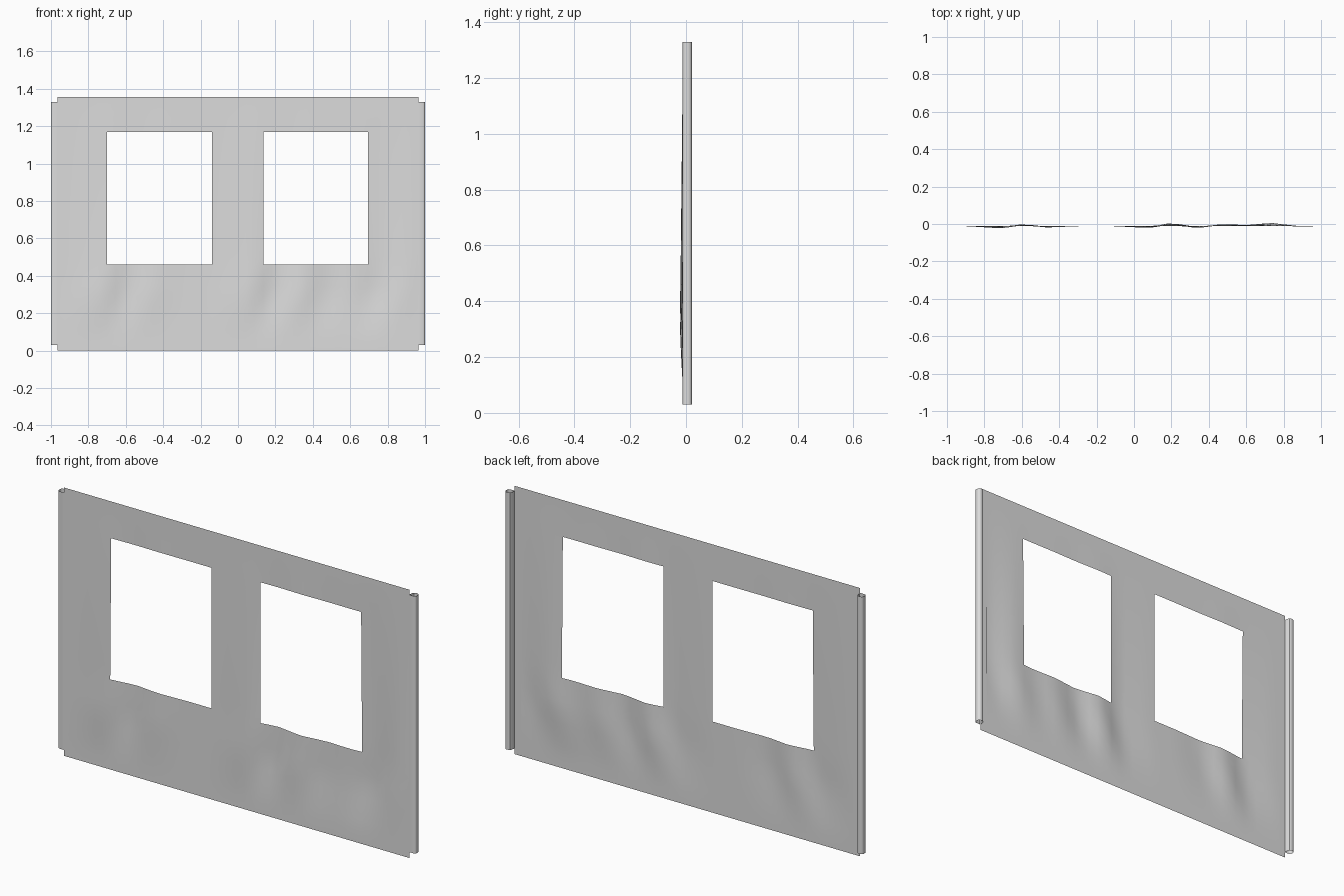
import bpy, bmesh

if "Cube" in bpy.data.objects:
    bpy.data.objects.remove(bpy.data.objects["Cube"], do_unlink=True)

# Single fabric colour
fabric = bpy.data.materials.new("grey fabric")
fabric.use_nodes = True
colour = (0.72, 0.72, 0.72, 1)
fabric.diffuse_color = colour
bsdf = fabric.node_tree.nodes["Principled BSDF"]
bsdf.inputs["Base Color"].default_value = colour
bsdf.inputs["Roughness"].default_value = 0.8

HALF, HEIGHT, SHEET_Y = 0.965, 1.355, -0.011
WINDOWS = [(-0.70, -0.14), (0.135, 0.695)]
SILL, LINTEL = 0.46, 1.17
# Fold depth along the width, and its strength along the height
FOLDS = [(-0.9, 0), (-0.72, -0.012), (-0.6, 0.01), (-0.47, -0.008), (-0.3, 0),
         (-0.12, 0), (0.07, -0.01), (0.19, 0.016), (0.33, -0.01), (0.47, 0.011),
         (0.6, 0.005), (0.73, 0.017), (0.88, -0.004), (0.95, 0)]
STRENGTH = [(0.08, 0), (0.3, 1), (0.5, 0.75), (1.17, 0.12), (1.3, 0)]


def lerp_table(table, t):
    if t <= table[0][0]:
        return table[0][1]
    for (a, va), (b, vb) in zip(table, table[1:]):
        if t <= b:
            return va + (vb - va) * (t - a) / (b - a)
    return table[-1][1]


def subdivide(stops, step):
    out = [stops[0]]
    for a, b in zip(stops, stops[1:]):
        n = max(1, round((b - a) / step))
        out += [a + (b - a) * i / n for i in range(1, n + 1)]
    return out


def finish(name, bm):
    mesh = bpy.data.meshes.new(name)
    bm.to_mesh(mesh)
    bm.free()
    mesh.materials.append(fabric)
    obj = bpy.data.objects.new(name, mesh)
    bpy.context.collection.objects.link(obj)
    bpy.ops.object.select_all(action='DESELECT')
    obj.select_set(True)
    bpy.context.view_layer.objects.active = obj
    bpy.ops.object.shade_smooth_by_angle(angle=0.7)
    return obj


def sheet(name, columns, rows, point, skip=lambda u, v: False):
    bm = bmesh.new()
    grid = [[bm.verts.new(point(c, r)) for c in columns] for r in rows]
    for j in range(len(rows) - 1):
        for i in range(len(columns) - 1):
            if not skip(i, j):
                bm.faces.new((grid[j][i], grid[j][i + 1],
                              grid[j + 1][i + 1], grid[j + 1][i]))
    bmesh.ops.delete(bm, geom=[v for v in bm.verts if not v.link_faces], context='VERTS')
    return finish(name, bm)


# Hanging panel with two open windows and soft folds
xs = subdivide([-HALF, *WINDOWS[0], *WINDOWS[1], HALF], 0.045)
zs = subdivide([0, SILL, LINTEL, HEIGHT], 0.06)


def panel_point(x, z):
    slant = 0.2 * (z - 0.3) if z < SILL else 0.03
    y = SHEET_Y + lerp_table(FOLDS, x - slant) * lerp_table(STRENGTH, z)
    return (x, y, z)


def in_window(i, j):
    x, z = (xs[i] + xs[i + 1]) / 2, (zs[j] + zs[j + 1]) / 2
    return SILL < z < LINTEL and any(a < x < b for a, b in WINDOWS)


sheet("panel", xs, zs, panel_point, in_window)

# Side hems: a rounded sleeve with a flap stitched to the back of the panel
HEM = [(0.928, -0.008), (0.964, -0.008), (0.967, 0.01), (0.971, 0.018),
       (0.978, 0.021), (0.99, 0.021), (0.997, 0.017), (1, 0.01),
       (1, -0.004), (0.997, -0.009), (0.99, -0.012), (HALF, -0.012)]
for name, side in (("left_hem", 1), ("right_hem", -1)):
    sheet(name, HEM[::side], [0.03, 1.33],
          lambda p, z: (side * p[0], p[1], z))
